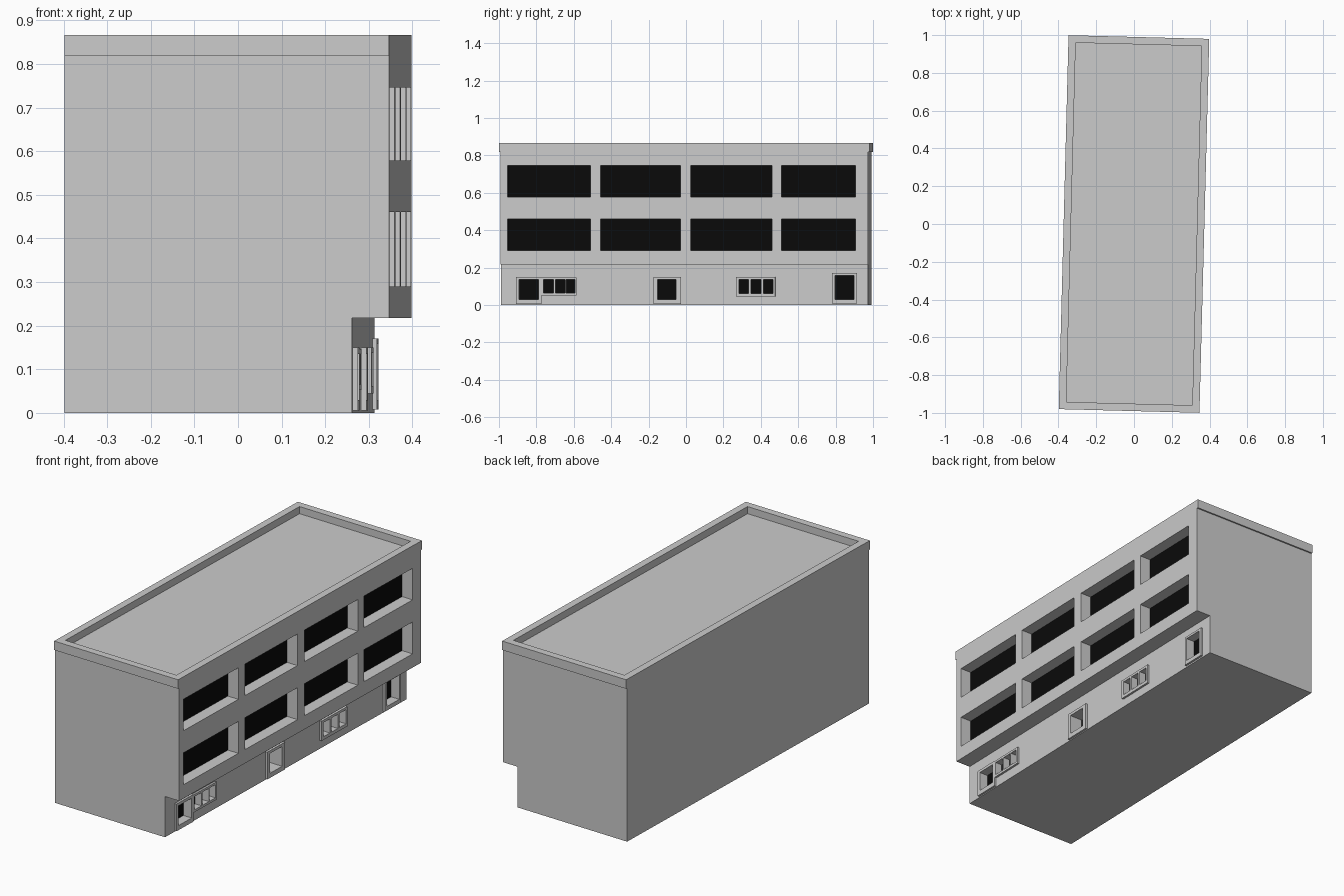
import bpy, bmesh
from math import radians
from mathutils import Matrix

if "Cube" in bpy.data.objects:
    bpy.data.objects.remove(bpy.data.objects["Cube"])

TILT = Matrix.Rotation(radians(-1.5), 4, 'Z')   # building sits slightly turned
HX, HY = 0.3725, 0.99                           # half footprint
GX = 0.2875                                     # recessed ground-floor wall
DY = 0.01                                       # world y -> local y on the facade

black = bpy.data.materials.new("dark_glass")
black.diffuse_color = (0.003, 0.003, 0.003, 1)
black.use_nodes = True
black.node_tree.nodes["Principled BSDF"].inputs["Base Color"].default_value = black.diffuse_color


def add_object(name, bm, mat=None):
    bmesh.ops.recalc_face_normals(bm, faces=bm.faces)
    me = bpy.data.meshes.new(name)
    bm.to_mesh(me)
    bm.free()
    ob = bpy.data.objects.new(name, me)
    bpy.context.collection.objects.link(ob)
    ob.matrix_world = TILT
    if mat:
        me.materials.append(mat)
    return ob


def box(bm, x0, x1, y0, y1, z0, z1):
    m = Matrix.Translation(((x0 + x1) / 2, (y0 + y1) / 2, (z0 + z1) / 2)) \
        @ Matrix.Diagonal((x1 - x0, y1 - y0, z1 - z0, 1))
    return bmesh.ops.create_cube(bm, size=1, matrix=m)


def cut(target, cutter):
    mod = target.modifiers.new("openings", 'BOOLEAN')
    mod.operation = 'DIFFERENCE'
    mod.solver = 'EXACT'
    mod.object = cutter
    cutter.hide_render = True
    bpy.context.view_layer.objects.active = target
    bpy.ops.object.modifier_apply(modifier=mod.name)


# openings: (wall x, depth, y0, y1, z0, z1)
openings = []
for z0, z1 in ((0.29, 0.46), (0.578, 0.746)):
    for y0, y1 in ((-0.955, -0.51), (-0.457, -0.03), (0.025, 0.46), (0.51, 0.905)):
        openings.append((HX, 0.065, y0, y1, z0, z1))
openings += [(GX, 0.04, -0.895, -0.79, 0.03, 0.135),
             (GX, 0.065, -0.155, -0.055, 0.03, 0.135),
             (GX, 0.04, 0.795, 0.897, 0.03, 0.158)]
for y0, y1 in ((-0.765, -0.71), (-0.70, -0.65), (-0.643, -0.597)):
    openings.append((GX, 0.03, y0, y1, 0.065, 0.135))
for y0, y1 in ((0.28, 0.333), (0.345, 0.398), (0.412, 0.464)):
    openings.append((GX, 0.03, y0, y1, 0.062, 0.137))

# main body: stepped profile extruded along the length
bm = bmesh.new()
profile = [(-HX, 0), (GX, 0), (GX, 0.217), (HX, 0.217), (HX, 0.82), (-HX, 0.82)]
face = bm.faces.new([bm.verts.new((x, -HY + 0.008, z)) for x, z in profile])
ext = bmesh.ops.extrude_face_region(bm, geom=[face])
bmesh.ops.translate(bm, vec=(0, 2 * HY - 0.016, 0),
                    verts=[v for v in ext["geom"] if isinstance(v, bmesh.types.BMVert)])
body = add_object("building_body", bm)

# raised surrounds of the ground-floor doors and windows
bm = bmesh.new()
for y0, y1, z0, z1 in ((-0.912, -0.775, 0.005, 0.15), (-0.774, -0.588, 0.052, 0.147),
                       (-0.175, -0.03, 0.005, 0.15), (0.265, 0.475, 0.045, 0.15),
                       (0.78, 0.912, 0.008, 0.17)):
    box(bm, GX - 0.01, GX + 0.011, y0 + DY, y1 + DY, z0, z1)
surrounds = add_object("ground_floor_surrounds", bm)

# cut the openings
bm = bmesh.new()
for x, d, y0, y1, z0, z1 in openings:
    box(bm, x - d, x + 0.03, y0 + DY, y1 + DY, z0, z1)
cutter = add_object("opening_cutter", bm)
cut(body, cutter)
cut(surrounds, cutter)
bpy.data.objects.remove(cutter)

# dark panes at the back of each opening
bm = bmesh.new()
for x, d, y0, y1, z0, z1 in openings:
    box(bm, x - d - 0.004, x - d + 0.002, y0 + DY, y1 + DY, z0, z1)
add_object("dark_panes", bm, black)

# roof slab with sunken deck and parapet rim, overhanging the end walls
bm = bmesh.new()
box(bm, -HX, HX, -HY, HY, 0.818, 0.866)
bm.faces.ensure_lookup_table()
top = max(bm.faces, key=lambda f: f.calc_center_median().z)
bmesh.ops.inset_individual(bm, faces=[top], thickness=0.055)
deck = bmesh.ops.extrude_discrete_faces(bm, faces=[top])["faces"][0]
bmesh.ops.translate(bm, vec=(0, 0, -0.038), verts=deck.verts)
add_object("roof_parapet", bm)
